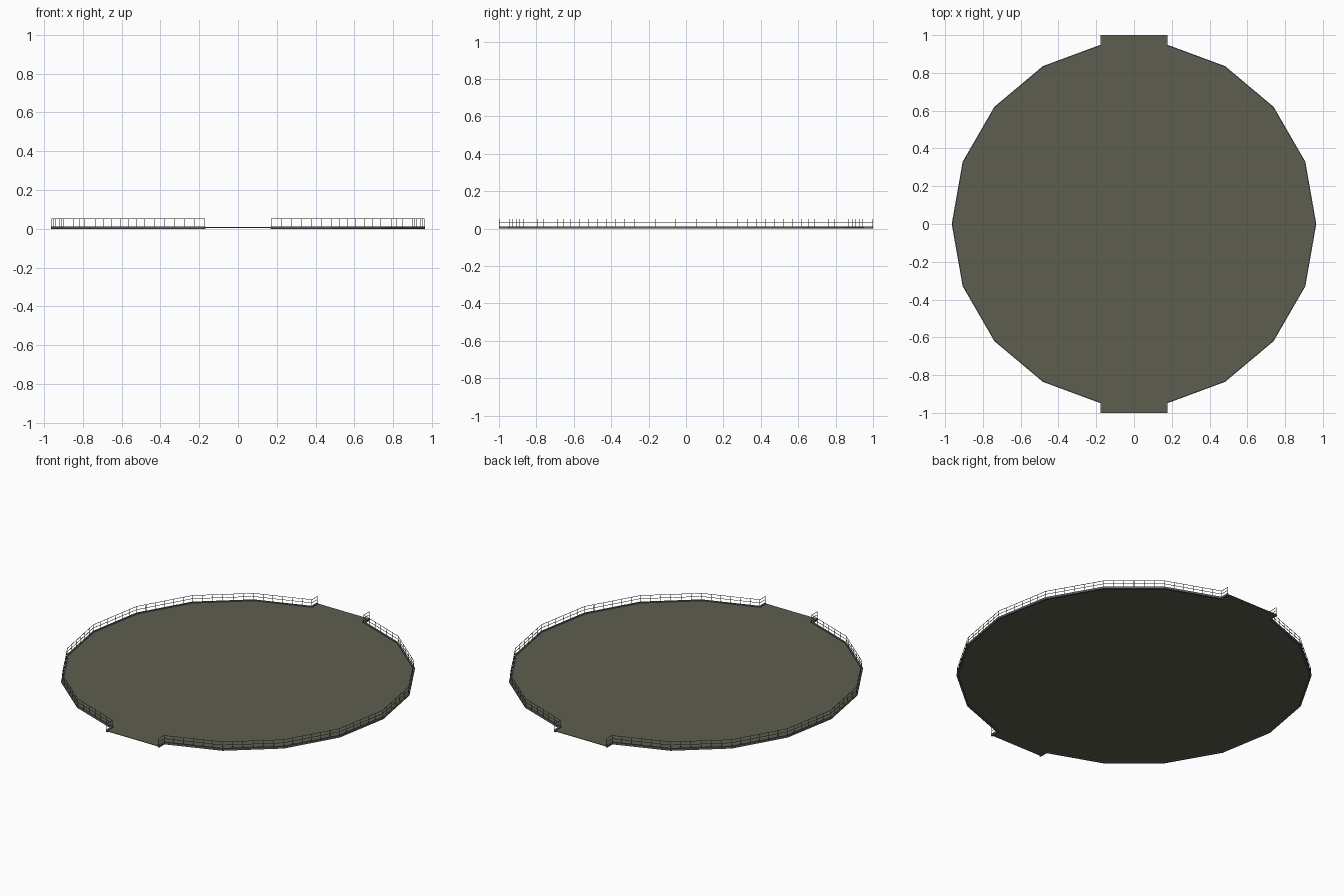
import bpy, bmesh, math
from mathutils import Vector

if "Cube" in bpy.data.objects:
    bpy.data.objects.remove(bpy.data.objects["Cube"])


def material(name, rgb):
    m = bpy.data.materials.new(name)
    m.diffuse_color = (*rgb, 1)
    m.use_nodes = True
    m.node_tree.nodes["Principled BSDF"].inputs["Base Color"].default_value = m.diffuse_color
    return m


OLIVE = material("olive grey deck", (0.11, 0.11, 0.077))
STEEL = material("grey steel", (0.12, 0.12, 0.13))

R, TAB_X, SPANS, BAR = 0.96, 0.172, 6, 0.002
# Right-hand edge of the 18-sided deck, from the front tab to the back tab
arc = [Vector((R * math.cos(math.radians(a)), R * math.sin(math.radians(a))))
       for a in range(-80, 81, 20)]
edge = [Vector((TAB_X, -1.0))] + arc + [Vector((TAB_X, 1.0))]
edge[1].x = edge[-2].x = TAB_X


def make(name, bm, mat, mirror=True):
    bmesh.ops.recalc_face_normals(bm, faces=bm.faces)
    me = bpy.data.meshes.new(name)
    bm.to_mesh(me)
    bm.free()
    me.materials.append(mat)
    ob = bpy.data.objects.new(name, me)
    bpy.context.collection.objects.link(ob)
    if mirror:
        ob.modifiers.new("mirror", 'MIRROR')
    return ob


def sweep(name, path, width, z0, z1, mat):
    """Rectangular bar with mitred corners along a flat path."""
    bm = bmesh.new()
    rings = []
    for i, p in enumerate(path):
        dirs = []
        if i > 0:
            dirs.append((p - path[i - 1]).normalized())
        if i < len(path) - 1:
            dirs.append((path[i + 1] - p).normalized())
        normals = [Vector((d.y, -d.x)) for d in dirs]
        n = sum(normals, Vector((0, 0))).normalized()
        off = n * (width / 2 / n.dot(normals[0]))
        rings.append([bm.verts.new((*(p + off * s), z))
                      for s, z in ((1, z0), (1, z1), (-1, z1), (-1, z0))])
    for a, b in zip(rings, rings[1:]):
        for k in range(4):
            j = (k + 1) % 4
            bm.faces.new((a[k], a[j], b[j], b[k]))
    bm.faces.new(rings[0])
    bm.faces.new(rings[-1])
    return make(name, bm, mat)


# Deck plate
bm = bmesh.new()
outline = edge + [Vector((-p.x, p.y)) for p in reversed(edge)]
base = bm.faces.new([bm.verts.new((p.x, p.y, 0.005)) for p in outline])
ext = bmesh.ops.extrude_face_region(bm, geom=[base])
bmesh.ops.translate(bm, vec=(0, 0, 0.003),
                    verts=[v for v in ext["geom"] if isinstance(v, bmesh.types.BMVert)])
make("deck", bm, OLIVE, mirror=False)

# Edge kerb and the two handrails
sweep("edge_kerb", edge, 0.01, 0.0, 0.012, STEEL)
sweep("middle_rail", edge, BAR, 0.031, 0.031 + BAR, STEEL)
sweep("top_rail", edge, BAR, 0.05, 0.05 + BAR, STEEL)

# Railing posts, evenly spaced on every side
spots = []
for i, (a, b) in enumerate(zip(edge, edge[1:])):
    n = 1 if i in (0, len(edge) - 2) else SPANS
    spots += [a.lerp(b, k / n) for k in range(n)]
spots.append(edge[-1])
bm = bmesh.new()
for p in spots:
    y = max(-1 + BAR / 2, min(1 - BAR / 2, p.y))
    cube = bmesh.ops.create_cube(bm, size=1)["verts"]
    bmesh.ops.scale(bm, vec=(BAR, BAR, 0.045), verts=cube)
    bmesh.ops.translate(bm, vec=(p.x, y, 0.0295), verts=cube)
make("railing_posts", bm, STEEL)
